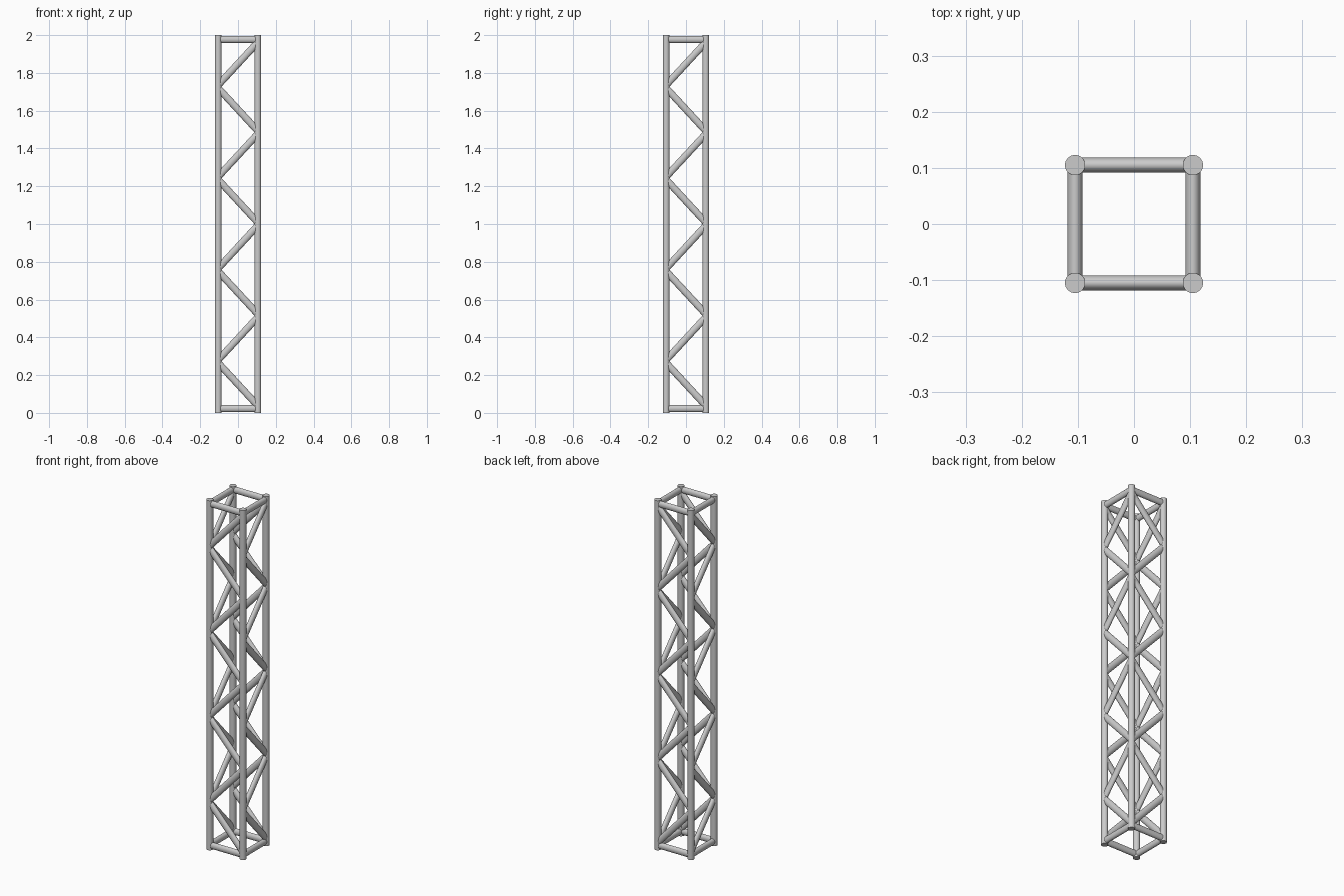
import bpy
from mathutils import Vector, Matrix

if "Cube" in bpy.data.objects:
    bpy.data.objects.remove(bpy.data.objects["Cube"])

C = 0.105            # post centre offset
POST_R = 0.018
WIDE, THIN = 0.0185, 0.0135   # oval brace half sizes: in the face plane / across it


def tube(name, a, b, normal, r_plane, r_normal, sides=24):
    """Oval capped tube from a to b, thin direction along the face normal."""
    a, b, n = Vector(a), Vector(b), Vector(normal)
    d = b - a
    z = d.normalized()
    x = n.cross(z).normalized()
    y = z.cross(x)
    bpy.ops.mesh.primitive_cylinder_add(vertices=sides, radius=1, depth=1)
    ob = bpy.context.object
    ob.name = name
    rot = Matrix((x, y, z)).transposed().to_4x4()
    ob.data.transform(Matrix.Translation((a + b) / 2) @ rot
                      @ Matrix.Diagonal((r_plane, r_normal, d.length, 1)))
    bpy.ops.object.shade_smooth_by_angle()
    return ob


# Corner posts
for sx in (-1, 1):
    for sy in (-1, 1):
        tube("corner_post", (sx * C, sy * C, 0), (sx * C, sy * C, 2),
             (0, 1, 0), POST_R, POST_R, 32)

# Each face: its normal, and a mapping from in-plane offset to 3D
faces = {
    "front": ((0, 1, 0), lambda u, z: (u, -C, z)),
    "back": ((0, 1, 0), lambda u, z: (u, C, z)),
    "left": ((1, 0, 0), lambda u, z: (-C, u, z)),
    "right": ((1, 0, 0), lambda u, z: (C, u, z)),
}
BAYS, Z0, Z1, GAP, END = 8, 0.03, 1.97, 0.012, 0.101
step = (Z1 - Z0) / BAYS
for face, (n, at) in faces.items():
    # Top and bottom rails
    for z in (0.023, 1.977):
        tube(face + "_rail", at(-C, z), at(C, z), n, WIDE, THIN)
    # Zigzag braces, starting at the positive side
    for i in range(BAYS):
        s = 1 if i % 2 == 0 else -1
        tube(face + "_brace", at(s * END, Z0 + i * step + GAP),
             at(-s * END, Z0 + (i + 1) * step - GAP), n, WIDE, THIN)
